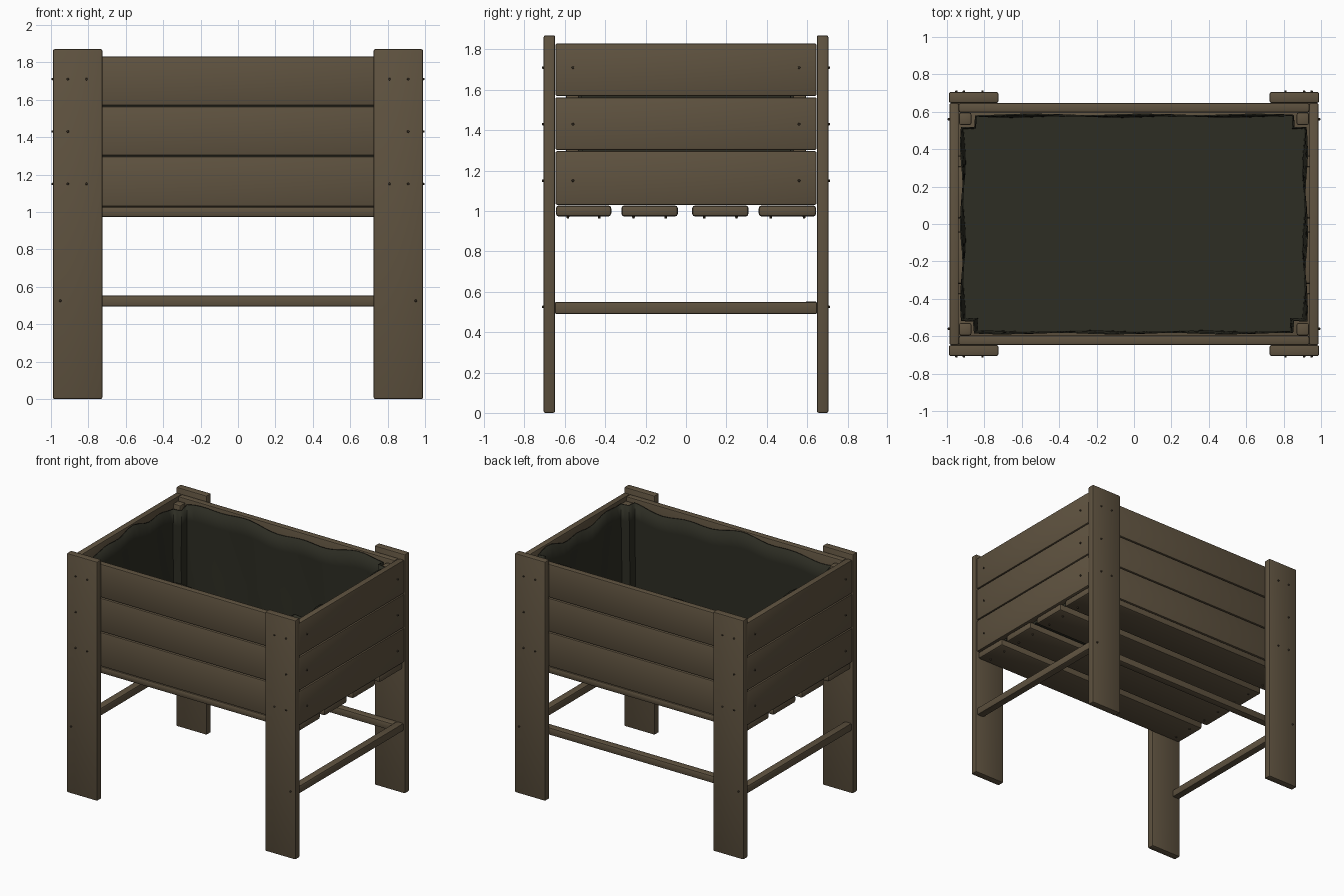
import bpy, bmesh, math
from mathutils import Vector

if "Cube" in bpy.data.objects:
    bpy.data.objects.remove(bpy.data.objects["Cube"])


def material(name, rgb):
    m = bpy.data.materials.new(name)
    m.diffuse_color = (*rgb, 1)
    m.use_nodes = True
    m.node_tree.nodes["Principled BSDF"].inputs["Base Color"].default_value = m.diffuse_color
    return m


WOOD = material("brown wood", (0.115, 0.086, 0.051))
LINER = material("dark liner", (0.026, 0.026, 0.017))
SCREW = material("dark screw", (0.06, 0.045, 0.028))


def finish(name, bm, mat):
    bmesh.ops.recalc_face_normals(bm, faces=bm.faces)
    me = bpy.data.meshes.new(name)
    bm.to_mesh(me)
    bm.free()
    me.materials.append(mat)
    ob = bpy.data.objects.new(name, me)
    bpy.context.collection.objects.link(ob)
    return ob


def plank(name, lo, hi, bevel=0.009):
    """Box between two corners with rounded edges."""
    lo, hi = Vector(lo), Vector(hi)
    bm = bmesh.new()
    bmesh.ops.create_cube(bm, size=1)
    for v in bm.verts:
        v.co = (lo + hi) / 2 + v.co * (hi - lo)
    bmesh.ops.bevel(bm, geom=bm.edges[:], offset=bevel, segments=2,
                    profile=0.5, affect='EDGES')
    ob = finish(name, bm, WOOD)
    bpy.context.view_layer.objects.active = ob
    ob.select_set(True)
    bpy.ops.object.shade_smooth_by_angle(angle=math.radians(35))
    ob.select_set(False)
    return ob


def mirrored(name, x, y, z, sx, sy, bevel=0.009):
    """Plank from ranges given in the +x +y corner, flipped by signs."""
    xs, ys = sorted(sx * a for a in x), sorted(sy * a for a in y)
    return plank(name, (xs[0], ys[0], z[0]), (xs[1], ys[1], z[1]), bevel)


screws = []  # (position, outward direction)
BOARDS = [(1.03, 1.296), (1.302, 1.563), (1.569, 1.83)]
SCREW_Z = (1.15, 1.43, 1.71)

# Legs and inner corner posts
for sx in (-1, 1):
    for sy in (-1, 1):
        mirrored("leg", (0.725, 0.99), (0.648, 0.705), (0, 1.87), sx, sy)
        mirrored("corner_post", (0.87, 0.935), (0.53, 0.595), (1.03, 1.80), sx, sy)
        spots = [(0.91, z) for z in SCREW_Z] + [(0.81, 1.15), (0.81, 1.71), (0.95, 0.525)]
        screws += [((sx * x, sy * 0.704, z), (0, sy, 0)) for x, z in spots]
        screws += [((sx * 0.986, sy * 0.56, z), (sx, 0, 0)) for z in SCREW_Z]

# Box walls, three boards high
for s in (-1, 1):
    for z in BOARDS:
        mirrored("long_board", (-0.937, 0.937), (0.597, 0.647), z, 1, s)
        mirrored("end_board", (0.937, 0.987), (-0.647, 0.647), z, s, 1)

# Floor slats
for y0, y1 in ((-0.645, -0.37), (-0.32, -0.04), (0.03, 0.31), (0.36, 0.645)):
    plank("floor_slat", (-0.975, y0, 0.972), (0.975, y1, 1.028), 0.016)
    for x in (-0.9, 0.9):
        for y in (y0 + 0.06, y1 - 0.06):
            screws.append(((x, y, 0.972), (0, 0, -1)))

# Lower rails on both ends and at the back
for s in (-1, 1):
    mirrored("end_rail", (0.92, 0.98), (-0.65, 0.65), (0.49, 0.55), s, 1)
plank("back_rail", (-0.925, 0.588, 0.495), (0.925, 0.648, 0.552))

# Screw heads
bm = bmesh.new()
for pos, d in screws:
    rot = Vector((0, 0, 1)).rotation_difference(Vector(d)).to_matrix().to_4x4()
    rot.translation = Vector(pos)
    bmesh.ops.create_cone(bm, cap_ends=True, segments=8, radius1=0.009,
                          radius2=0.005, depth=0.02, matrix=rot)
finish("screw_heads", bm, SCREW)

# Fabric liner: a notched outline draped up the walls with a wavy rim
X, Y, N = 0.926, 0.586, 0.068
outline = []
for sx, sy in ((1, 1), (-1, 1), (-1, -1), (1, -1)):
    corner = [(sx * X, sy * (Y - N)), (sx * (X - N), sy * (Y - N)), (sx * (X - N), sy * Y)]
    outline += corner if sx * sy > 0 else corner[::-1]
points = []
for i, a in enumerate(outline):
    a, b = Vector(a), Vector(outline[(i + 1) % len(outline)])
    n = max(2, int((b - a).length / 0.06))
    points += [a.lerp(b, k / n) for k in range(n)]

bm = bmesh.new()
rings = []
ROWS = 7
for r in range(ROWS):
    t = r / (ROWS - 1)
    ring = []
    for p in points:
        a = p.x * 5 + p.y * 7
        fold = 0.5 + 0.5 * math.sin(a * 2.1 + t * 2)
        k = 1 - 0.014 * fold - 0.012 * (1 - t) ** 2
        rim = 1.795 + 0.02 * math.sin(a) + 0.012 * math.sin(a * 2.7 + 1)
        ring.append(bm.verts.new((p.x * k, p.y * k, 1.045 + t * (rim - 1.045))))
    rings.append(ring)
for lower, upper in zip(rings, rings[1:]):
    for i in range(len(points)):
        j = (i + 1) % len(points)
        bm.faces.new((lower[i], lower[j], upper[j], upper[i]))
bm.faces.new(rings[0])
liner = finish("liner", bm, LINER)
bpy.context.view_layer.objects.active = liner
liner.select_set(True)
bpy.ops.object.shade_smooth_by_angle(angle=math.radians(40))
thick = liner.modifiers.new("thickness", 'SOLIDIFY')
thick.thickness = 0.008
thick.offset = 0
